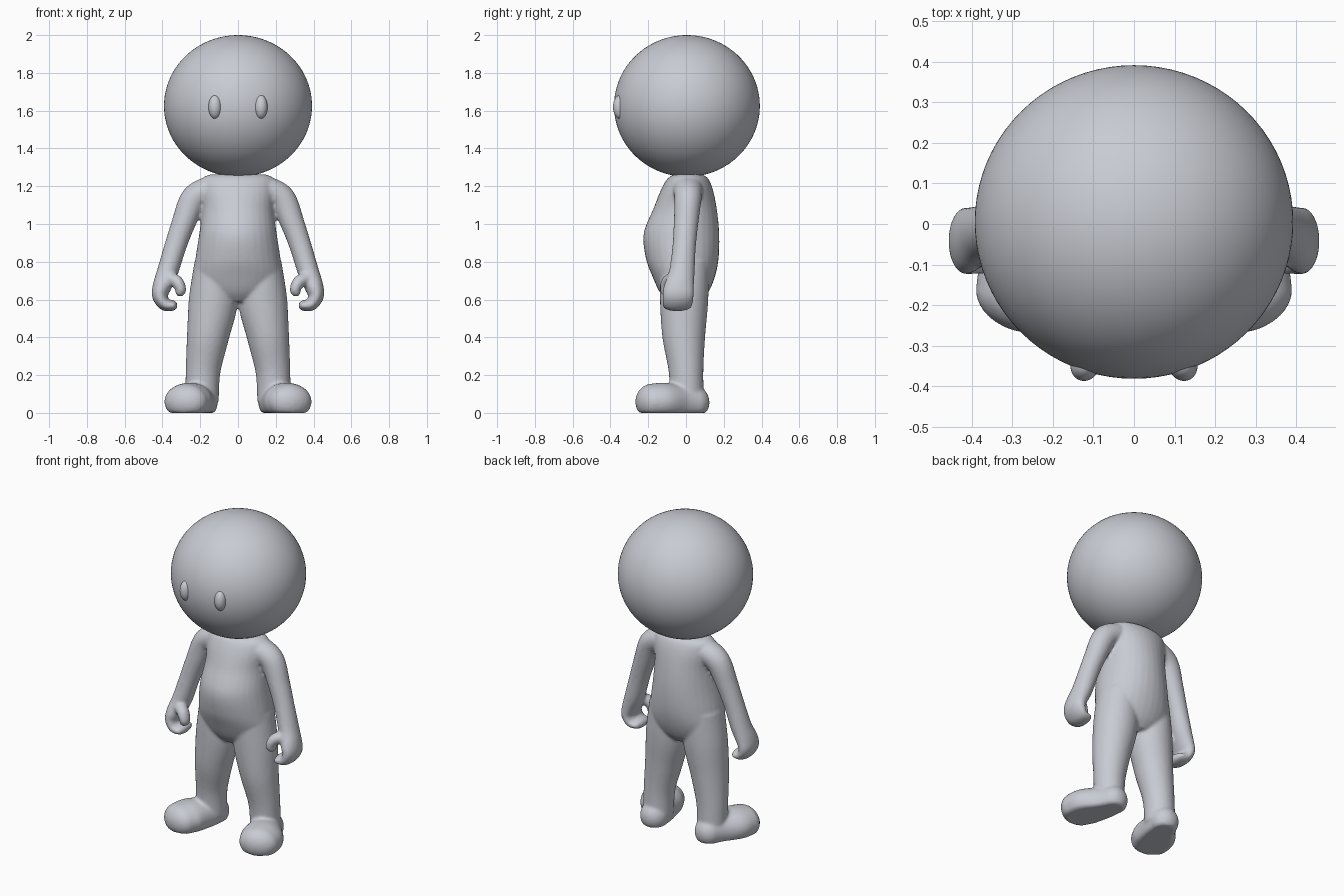
import bpy, bmesh, math
from mathutils import Vector, Matrix

if "Cube" in bpy.data.objects:
    bpy.data.objects.remove(bpy.data.objects["Cube"], do_unlink=True)

clay = bpy.data.materials.new("pale grey clay")
clay.use_nodes = True
clay.diffuse_color = (0.58, 0.60, 0.65, 1)
clay.node_tree.nodes["Principled BSDF"].inputs["Base Color"].default_value = clay.diffuse_color


def make_object(name, bm):
    mesh = bpy.data.meshes.new(name)
    bmesh.ops.recalc_face_normals(bm, faces=bm.faces)
    for face in bm.faces:
        face.smooth = True
    bm.to_mesh(mesh)
    bm.free()
    mesh.materials.append(clay)
    obj = bpy.data.objects.new(name, mesh)
    bpy.context.collection.objects.link(obj)
    return obj


def refine(sections, steps=6):
    """Catmull-Rom interpolation of (x, y, z, half width, half depth)."""
    p = [Vector(s) for s in sections]
    p = [p[0]] + p + [p[-1]]
    out = []
    for a, b, c, d in zip(p, p[1:], p[2:], p[3:]):
        for i in range(steps):
            t = i / steps
            out.append(0.5 * (2 * b + (c - a) * t + (2 * a - 5 * b + 4 * c - d) * t * t
                              + (3 * b - a - 3 * c + d) * t ** 3))
    return out + [p[-1]]


def loft(bm, sections, depth_axis, sign=1, dome=0.0, floor=0.0, sides=32):
    """Skin elliptical rings along a path, with optional domed ends."""
    path = refine(sections)
    depth_axis = Vector(depth_axis)
    rings = []
    for i, s in enumerate(path):
        centre = s.to_3d() if len(s) == 3 else Vector(s[:3])
        ahead = Vector(path[min(i + 1, len(path) - 1)][:3])
        behind = Vector(path[max(i - 1, 0)][:3])
        tangent = (ahead - behind).normalized()
        width_axis = tangent.cross(depth_axis).normalized()
        rings.append((centre, tangent, width_axis, s[3], s[4]))
    if dome:
        for end, way in ((0, -1), (-1, 1)):
            c, t, w, a, b = rings[end]
            caps = []
            for k in range(1, 6):
                ang = k * math.pi / 2 / 5.5
                caps.append((c + t * way * dome * math.sin(ang), t, w,
                             a * math.cos(ang), b * math.cos(ang)))
            rings = caps[::-1] + rings if end == 0 else rings + caps
    loops = []
    for c, t, w, a, b in rings:
        loop = []
        for k in range(sides):
            ang = 2 * math.pi * k / sides
            v = c + w * a * math.cos(ang) + depth_axis * b * math.sin(ang)
            loop.append(bm.verts.new((v.x * sign, v.y, max(v.z, floor))))
        loops.append(loop)
    for low, high in zip(loops, loops[1:]):
        for k in range(sides):
            n = (k + 1) % sides
            bm.faces.new((low[k], low[n], high[n], high[k]))
    bm.faces.new(loops[0])
    bm.faces.new(loops[-1])


def ellipsoid(name, centre, radii, turn=0.0, subdiv=4):
    bm = bmesh.new()
    matrix = (Matrix.Translation(centre) @ Matrix.Rotation(turn, 4, "Z")
              @ Matrix.Diagonal((*radii, 1)))
    bmesh.ops.create_icosphere(bm, subdivisions=subdiv, radius=1, matrix=matrix)
    return make_object(name, bm)


Y, Z = (0, 1, 0), (0, 0, 1)
torso = [(0, .012, 1.262, .15, .075), (0, .01, 1.24, .19, .108), (0, .005, 1.18, .20, .138),
         (0, -.005, 1.08, .19, .168), (0, -.024, .95, .205, .20), (0, -.02, .82, .225, .193),
         (0, -.012, .72, .235, .165), (0, -.01, .64, .19, .13), (0, -.01, .59, .08, .09)]
leg = [(.12, -.01, .80, .11, .13), (.13, -.01, .60, .13, .128), (.16, -.012, .40, .111, .113),
       (.185, 0, .22, .092, .092), (.19, .005, .06, .088, .09)]
foot = [(.192, .04, .055, .085, .09), (.215, -.03, .055, .10, .098),
        (.255, -.12, .06, .125, .10), (.275, -.18, .06, .118, .095)]
arm = [(.16, .01, 1.18, .07, .08), (.235, .01, 1.13, .072, .072), (.29, 0, 1.0, .063, .065),
       (.332, -.01, .88, .058, .062), (.372, -.022, .75, .056, .068),
       (.402, -.038, .67, .05, .08), (.413, -.042, .62, .042, .083),
       (.388, -.045, .575, .034, .08), (.345, -.048, .568, .028, .075)]
thumb = [(.375, -.06, .715, .035, .045), (.325, -.09, .695, .034, .042),
         (.303, -.10, .655, .029, .038), (.307, -.10, .64, .026, .034)]

# Torso, legs, feet, arms and hands fused into one soft body
bm = bmesh.new()
loft(bm, torso, Y)
for side in (1, -1):
    loft(bm, leg, Y, side)
    loft(bm, foot, Z, side, dome=.085)
    loft(bm, arm, Y, side, dome=.025)
    loft(bm, thumb, Y, side, dome=.025)
body = make_object("body", bm)
fuse = body.modifiers.new("fuse", "REMESH")
fuse.mode = "VOXEL"
fuse.voxel_size = 0.009
fuse.use_smooth_shade = True
soften = body.modifiers.new("soften", "SMOOTH")
soften.factor = 0.5
soften.iterations = 6

# Large round head
ellipsoid("head", (0, .005, 1.625), (.392, .386, .375), subdiv=5)

# Raised oval eyes
for side, label in ((1, "left"), (-1, "right")):
    ellipsoid(label + "_eye", (side * .12, -.345, 1.62), (.036, .042, .064), side * .3)
